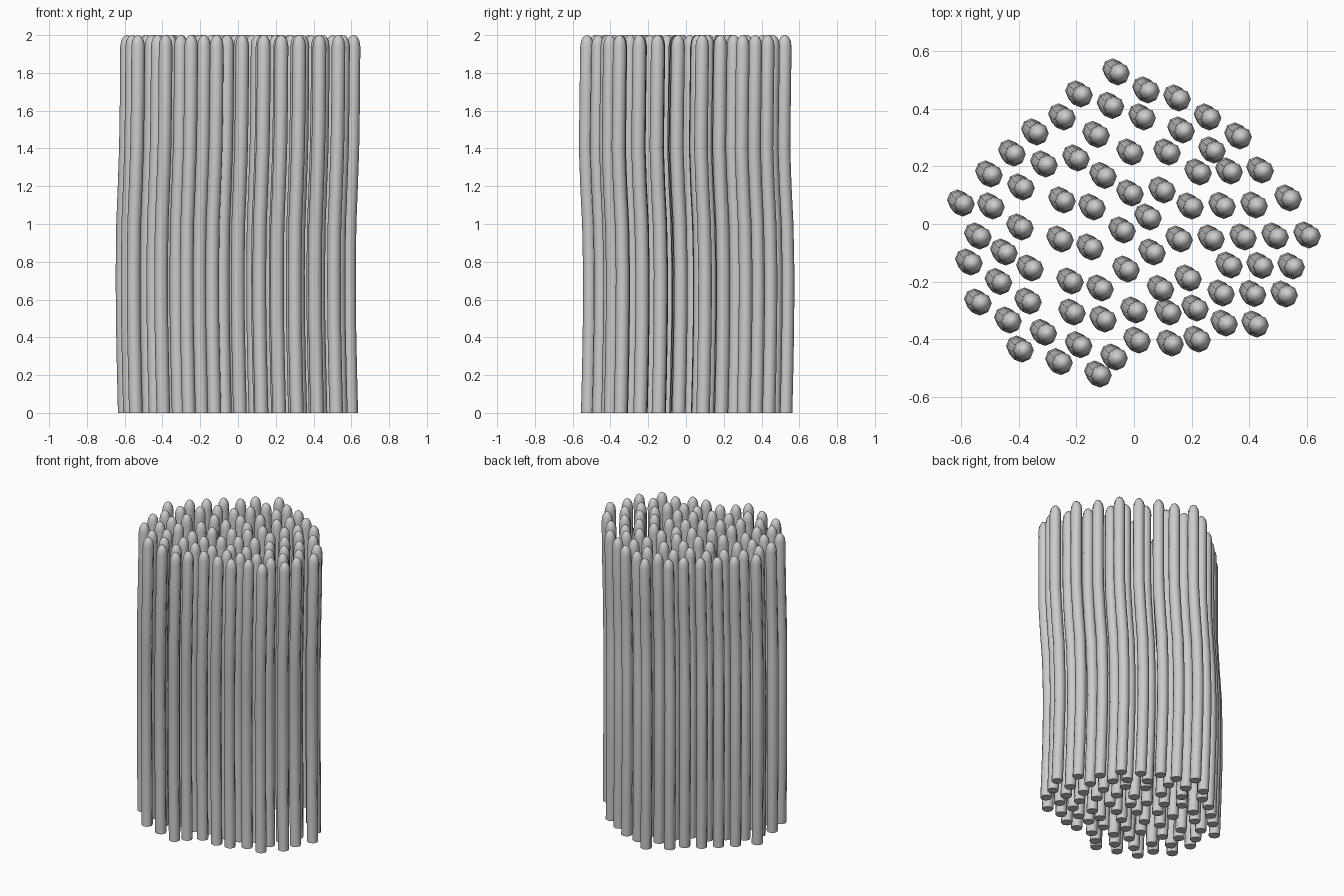
import bpy, bmesh
from math import cos, sin, tau

if "Cube" in bpy.data.objects:
    bpy.data.objects.remove(bpy.data.objects["Cube"])

SIDES, R = 8, 0.036
S = 1 / 288.5  # plan layout unit

# one gently swaying rod: (z, x offset, y offset, radius factor)
rings = [(0, 0, 0, 1), (.25, -.006, .006, 1), (.5, -.011, .010, 1),
         (.75, -.012, .011, 1), (1, -.009, .006, 1), (1.2, -.001, -.004, 1),
         (1.4, .006, -.011, 1), (1.65, .010, -.008, 1), (1.94, .012, -.004, 1),
         (1.97, .012, -.004, .87), (1.99, .012, -.004, .58), (2, .012, -.004, .2)]


def rod_mesh():
    bm = bmesh.new()
    loops = [[bm.verts.new((dx + R * f * cos(tau * i / SIDES),
                            dy + R * f * sin(tau * i / SIDES), z))
              for i in range(SIDES)] for z, dx, dy, f in rings]
    for a, b in zip(loops, loops[1:]):
        for i in range(SIDES):
            j = (i + 1) % SIDES
            bm.faces.new((a[i], a[j], b[j], b[i])).smooth = True
    bm.faces.new(loops[0][::-1])
    bm.faces.new(loops[-1]).smooth = True
    for e in loops[0]:
        for k in e.link_edges:
            if k.other_vert(e).co.z < .01:
                k.smooth = False
    me = bpy.data.meshes.new("rod")
    bm.to_mesh(me)
    bm.free()
    return me


# evenly spaced rows: start, end, count
rows = [(43, 126, 104, 88, 3), (-55, 130, 8, 107, 3), (-72, 107, -4, 72, 3),
        (64, 52, 126, 54, 3), (-99, 92, -145, 50, 3), (-58, 66, -4, 31, 3),
        (56, 18, 120, 19, 3), (45, -15, 173, -11, 5), (95, -41, 157, -42, 3),
        (87, -69, 150, -70, 3), (-8, -45, 61, -84, 3), (-156, -12, -104, -44, 3),
        (-165, -38, -106, -77, 3), (-126, -96, -20, -133, 4), (-114, -125, -36, -150, 3)]
# rods standing between the rows
loose = [(-18, 152), (12, 134), (47, 94), (78, 74), (33, 72), (-173, 21), (-143, 18),
         (154, 26), (28, 34), (54, -54), (90, -99), (121, -100), (-90, 60), (-113, 37),
         (-72, 24), (-42, 17), (-12, -6), (14, 7), (-114, -3), (-74, -15), (-44, -23),
         (18, -28), (-156, -78), (-64, -57), (-34, -64), (0, -86), (34, -88),
         (-62, -88), (-31, -95), (3, -116), (36, -119), (63, -115)]

spots = list(loose)
for x0, y0, x1, y1, n in rows:
    spots += [(x0 + (x1 - x0) * k / (n - 1), y0 + (y1 - y0) * k / (n - 1)) for k in range(n)]

mesh = rod_mesh()
for n, (x, y) in enumerate(spots, 1):
    rod = bpy.data.objects.new(f"rod_{n:02d}", mesh)
    rod.location = (x * S, y * S, 0)
    bpy.context.collection.objects.link(rod)
